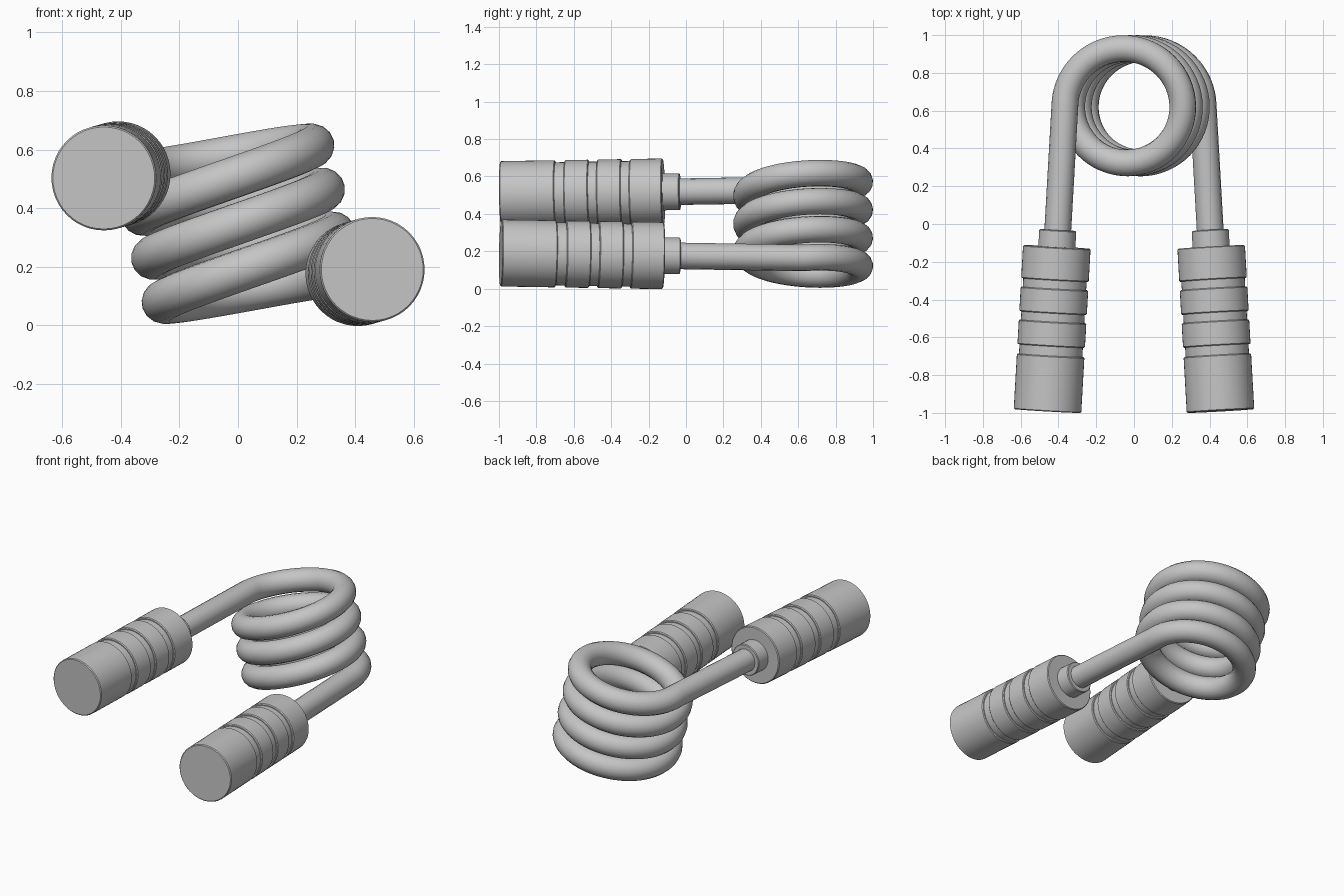
import bpy, bmesh, math
from mathutils import Vector, Matrix

if "Cube" in bpy.data.objects:
    bpy.data.objects.remove(bpy.data.objects["Cube"])

grey = bpy.data.materials.new("plain grey")
grey.use_nodes = True
COLOUR = (0.56, 0.56, 0.56, 1)
grey.diffuse_color = COLOUR
grey.node_tree.nodes["Principled BSDF"].inputs["Base Color"].default_value = COLOUR

MID_Z = 0.347
TURNS = 3.5
COIL_RADIUS = 0.303
WIRE_RADIUS = 0.071
COIL_Y = 0.626


def coil_point(turn):
    """Leaning helix, descending from the right arm to the left arm."""
    angle = math.pi - math.tau * (turn + TURNS / 2)
    c, s = math.cos(angle), math.sin(angle)
    return Vector((0.036 * turn + COIL_RADIUS * c,
                   COIL_Y + COIL_RADIUS * s,
                   MID_Z - 0.15 * turn + 0.08 * c))


def half_turn(p):
    """The model repeats when turned 180 degrees about its long axis."""
    return Vector((-p.x, p.y, 2 * MID_Z - p.z))


def lathe(name, profile, base, tip, segments=48):
    """Spin (distance, radius) pairs around the line from base to tip."""
    bm = bmesh.new()
    rings = []
    for dist, radius in profile:
        ring = bmesh.ops.create_circle(bm, segments=segments, radius=radius)["verts"]
        bmesh.ops.translate(bm, verts=ring, vec=(0, 0, dist))
        rings.append(ring)
    for a, b in zip(rings, rings[1:]):
        for i in range(segments):
            j = (i + 1) % segments
            bm.faces.new((a[i], a[j], b[j], b[i]))
    bm.faces.new(rings[0])
    bm.faces.new(rings[-1])
    bmesh.ops.recalc_face_normals(bm, faces=bm.faces)
    turn = (tip - base).to_track_quat("Z", "Y").to_matrix().to_4x4()
    bm.transform(Matrix.Translation(base) @ turn)
    mesh = bpy.data.meshes.new(name)
    bm.to_mesh(mesh)
    bm.free()
    mesh.materials.append(grey)
    obj = bpy.data.objects.new(name, mesh)
    bpy.context.collection.objects.link(obj)
    bpy.ops.object.select_all(action="DESELECT")
    obj.select_set(True)
    bpy.context.view_layer.objects.active = obj
    bpy.ops.object.shade_smooth_by_angle(angle=math.radians(30))


# Spring wire: arm, coil, arm in one swept tube
STEPS = 224
coil = [coil_point(-TURNS / 2 + TURNS * i / STEPS) for i in range(STEPS + 1)]
grip_end = Vector((-0.458, -0.99, 0.503))
arm_start = coil[0]
axis = (arm_start - grip_end).normalized()
wire_end = grip_end + axis * 0.8
points = [wire_end] + coil + [half_turn(wire_end)]

curve = bpy.data.curves.new("spring_wire", "CURVE")
curve.dimensions = "3D"
curve.bevel_depth = WIRE_RADIUS
curve.bevel_resolution = 6
curve.use_fill_caps = True
spline = curve.splines.new("POLY")
spline.points.add(len(points) - 1)
for point, p in zip(spline.points, points):
    point.co = (*p, 1)
spline.use_smooth = True
curve.materials.append(grey)
bpy.context.collection.objects.link(bpy.data.objects.new("spring_wire", curve))

# Grip profile: four raised bands with small bevels, grooves between
BANDS = [(0, 0.295), (0.345, 0.475), (0.52, 0.65), (0.695, 0.87)]
BAND_RADIUS, GROOVE_RADIUS, BEVEL = 0.179, 0.168, 0.005
grip_profile = []
for start, end in BANDS:
    if start:
        grip_profile.append((start, GROOVE_RADIUS))
    grip_profile += [(start, BAND_RADIUS - BEVEL), (start + BEVEL, BAND_RADIUS),
                     (end - BEVEL, BAND_RADIUS), (end, BAND_RADIUS - BEVEL)]
    if end != BANDS[-1][1]:
        grip_profile.append((end, GROOVE_RADIUS))

collar_profile = [(0.84, 0.098), (0.955, 0.098), (0.96, 0.094)]

# Handles on both sides
for side, place in (("right", lambda p: p), ("left", half_turn)):
    base, tip = place(grip_end), place(arm_start)
    lathe(side + "_grip", grip_profile, base, tip)
    lathe(side + "_collar", collar_profile, base, tip)
